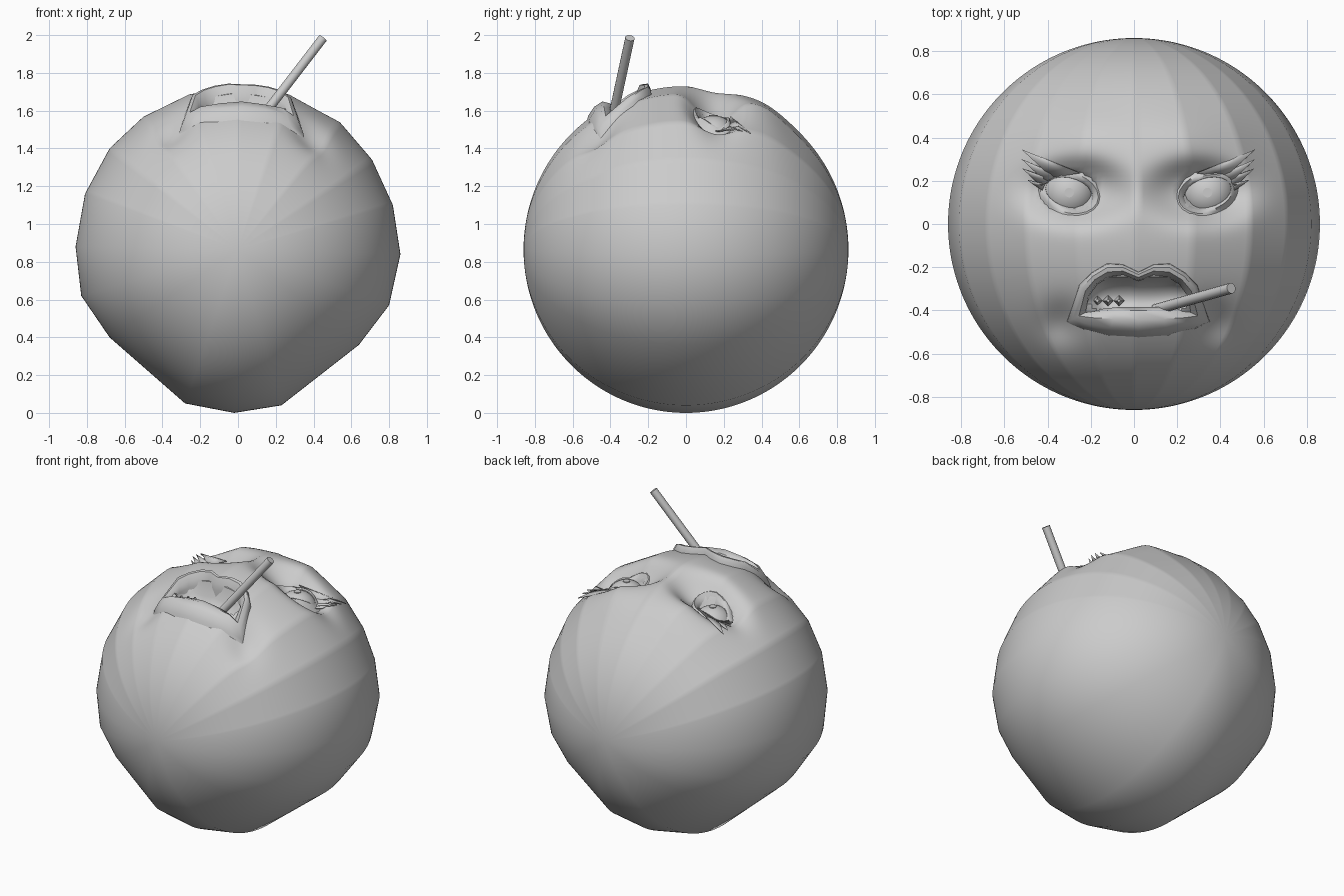
import bpy, bmesh, math
from mathutils import Vector

if "Cube" in bpy.data.objects:
    bpy.data.objects.remove(bpy.data.objects["Cube"])

R, CZ, MX = 0.86, 0.865, 0.02       # head radius, head centre height, face mid line
TOP = [(-.86, .88), (-.81, 1.16), (-.68, 1.40), (-.50, 1.57), (-.26, 1.69), (0, 1.73),
       (.27, 1.69), (.54, 1.54), (.71, 1.34), (.82, 1.10), (.86, .84)]
BOTTOM = [(.80, .57), (.64, .36), (.23, .04), (-.02, 0), (-.28, .05), (-.68, .40), (-.83, .62)]


def add_object(name, bm, angle=40):
    bmesh.ops.remove_doubles(bm, verts=bm.verts, dist=1e-4)
    bmesh.ops.recalc_face_normals(bm, faces=bm.faces)
    me = bpy.data.meshes.new(name)
    bm.to_mesh(me)
    bm.free()
    ob = bpy.data.objects.new(name, me)
    bpy.context.collection.objects.link(ob)
    bpy.ops.object.select_all(action='DESELECT')
    ob.select_set(True)
    bpy.context.view_layer.objects.active = ob
    bpy.ops.object.shade_smooth_by_angle(angle=math.radians(angle))
    return ob


def loft(name, rings, angle=40):
    bm = bmesh.new()
    vs = [[bm.verts.new(p) for p in ring] for ring in rings]
    n = len(vs[0])
    for a, b in zip(vs, vs[1:]):
        for i in range(n):
            bm.faces.new((a[i], a[(i + 1) % n], b[(i + 1) % n], b[i]))
    return add_object(name, bm, angle)


def gauss(x, y, cx, cy, sx, sy, p=1.0):
    return math.exp(-(((x - cx) / sx) ** 2 + ((y - cy) / sy) ** 2) ** p)


# Face relief: sunken eye sockets, brow, mouth corners
def relief(x, y):
    d = abs(x - MX)
    return (-.13 * gauss(d, y, .29, .15, .23, .13, 1.5)
            + .03 * gauss(d, y, .22, .42, .25, .12)
            - .05 * gauss(d, y, .36, -.46, .10, .10))


# Openings for mouth and eyes
def opening(x, y):
    d = abs(x - MX)
    mouth = max(0, 1 - (d / .23) ** 4 - ((y + .33) / .085) ** 2)
    eye = max(0, 1 - ((d - .32) / .125) ** 2 - ((y - .15) / .085) ** 2)
    return -.13 * mouth ** .5 - .08 * eye ** .5


def skin(x, y):
    s = math.sqrt(1 - (y / R) ** 2)
    u = x / s
    for (x0, z0), (x1, z1) in zip(TOP, TOP[1:]):
        if x0 <= u <= x1:
            z = z0 + (z1 - z0) * (u - x0) / (x1 - x0)
            return CZ + (z - CZ) * s + relief(x, y)
    return CZ


# Head: coarse outline swept towards front and back poles, fine where the face is
pts = TOP + BOTTOM
outline = []
for i, (a, b) in enumerate(zip(pts, pts[1:] + pts[:1])):
    n = 12 if 1 <= i <= 8 else 1
    outline += [(a[0] + (b[0] - a[0]) * k / n, a[1] + (b[1] - a[1]) * k / n) for k in range(n)]
rings = []
for j in range(121):
    t = math.pi * j / 120
    s, y = math.sin(t), -R * math.cos(t)
    ring = []
    for px, pz in outline:
        x, z = px * s, CZ + (pz - CZ) * s
        if pz > 1.1:
            z += (relief(x, y) + opening(x, y)) * min(1, s * 2)
        ring.append((x, y, z))
    rings.append(ring)
loft("head", rings, 50)


# Lips
def mirrored(half):
    return [(MX + x, y) for x, y in half] + [(MX - x, y) for x, y in half[-2:0:-1]]


outer = mirrored([(0, -.22), (.07, -.185), (.145, -.18), (.22, -.225), (.275, -.28),
                  (.335, -.455), (.26, -.49), (.14, -.52), (0, -.53)])
inner = mirrored([(0, -.265), (.07, -.24), (.14, -.25), (.19, -.28), (.225, -.33),
                  (.235, -.405), (.19, -.395), (.10, -.385), (0, -.385)])
lip_rings = []
for t, h in [(0, -.02), (.08, .02), (.3, .045), (.6, .045), (.9, .01), (1, -.03), (.95, -.12)]:
    ring = []
    for (ox, oy), (ix, iy) in zip(outer, inner):
        x, y = ox + (ix - ox) * t, oy + (iy - oy) * t
        ring.append((x, y, skin(x, y) + h))
    lip_rings.append(ring)
loft("lips", lip_rings, 50)


def cylinder(name, a, b, r, sides=12):
    a, b = Vector(a), Vector(b)
    bm = bmesh.new()
    bmesh.ops.create_cone(bm, cap_ends=True, segments=sides, radius1=r, radius2=r,
                          depth=(b - a).length)
    rot = (b - a).to_track_quat('Z', 'Y').to_matrix()
    for v in bm.verts:
        v.co = rot @ v.co + (a + b) / 2
    return add_object(name, bm)


# Stick held between the lips
cylinder("stick", (.10, -.395, 1.53), (.45, -.297, 1.985), .025)

# Eyes, lids and lashes, one set per side
EZ, ER = 1.45, .125
for side, label in ((1, "right"), (-1, "left")):
    cx, cy = MX + side * .32, .145
    bm = bmesh.new()
    bmesh.ops.create_uvsphere(bm, u_segments=24, v_segments=16, radius=ER)
    bmesh.ops.translate(bm, verts=bm.verts, vec=(cx, cy, EZ))
    add_object(label + "_eyeball", bm)
    cylinder(label + "_pupil", (cx, cy, EZ + ER - .01), (cx, cy, EZ + ER + .003), .022, 16)

    lid_rings = []
    for w, h, lift, on_ball in [(.155, .12, -.02, 0), (.135, .095, .012, 0),
                                (.120, .082, .02, 1), (.110, .070, .006, 1), (.105, .065, -.03, 1)]:
        ring = []
        for k in range(20):
            t = 2 * math.pi * k / 20
            dx, dy = w * math.cos(t), h * math.sin(t) + .02 * math.cos(t)
            x, y = cx + side * dx, cy + dy
            z = skin(x, y)
            if on_ball:
                ball = EZ + math.sqrt(max(0, ER ** 2 - dx * dx - dy * dy))
                z = max(ball, z - .02)
            ring.append((x, y, z + lift))
        lid_rings.append(ring)
    loft(label + "_eyelids", lid_rings, 50)

    # Pointed lash blades at the outer corner
    bm = bmesh.new()
    for (ax, ay), (bx, by), (tx, ty), lift in [
            ((.27, .235), (.40, .215), (.54, .345), .07),
            ((.37, .225), (.43, .195), (.54, .30), .06),
            ((.40, .205), (.45, .175), (.535, .255), .05),
            ((.43, .185), (.445, .155), (.51, .20), .04)]:
        a, b = [bm.verts.new((MX + side * x, y, skin(MX + side * x, y) + .025))
                for x, y in ((ax, ay), (bx, by))]
        mx, my = (bx + tx) / 2, (by + ty) / 2
        m = bm.verts.new((MX + side * mx, my, skin(MX + side * mx, my) + .02))
        t = bm.verts.new((MX + side * tx, ty, skin(MX + side * tx, ty) + lift))
        bm.faces.new((a, b, m))
        bm.faces.new((a, m, t))
    lash = add_object(label + "_lashes", bm, 20)
    lash.modifiers.new("thickness", 'SOLIDIFY').thickness = .006

# Teeth behind the lower lip
bm = bmesh.new()
for x in (-.17, -.12, -.07):
    for v in bmesh.ops.create_cone(bm, cap_ends=True, segments=4, radius1=.025, radius2=.008,
                                   depth=.07)['verts']:
        v.co += Vector((x, -.355, skin(x, -.355) - .06))
add_object("teeth", bm, 20)
